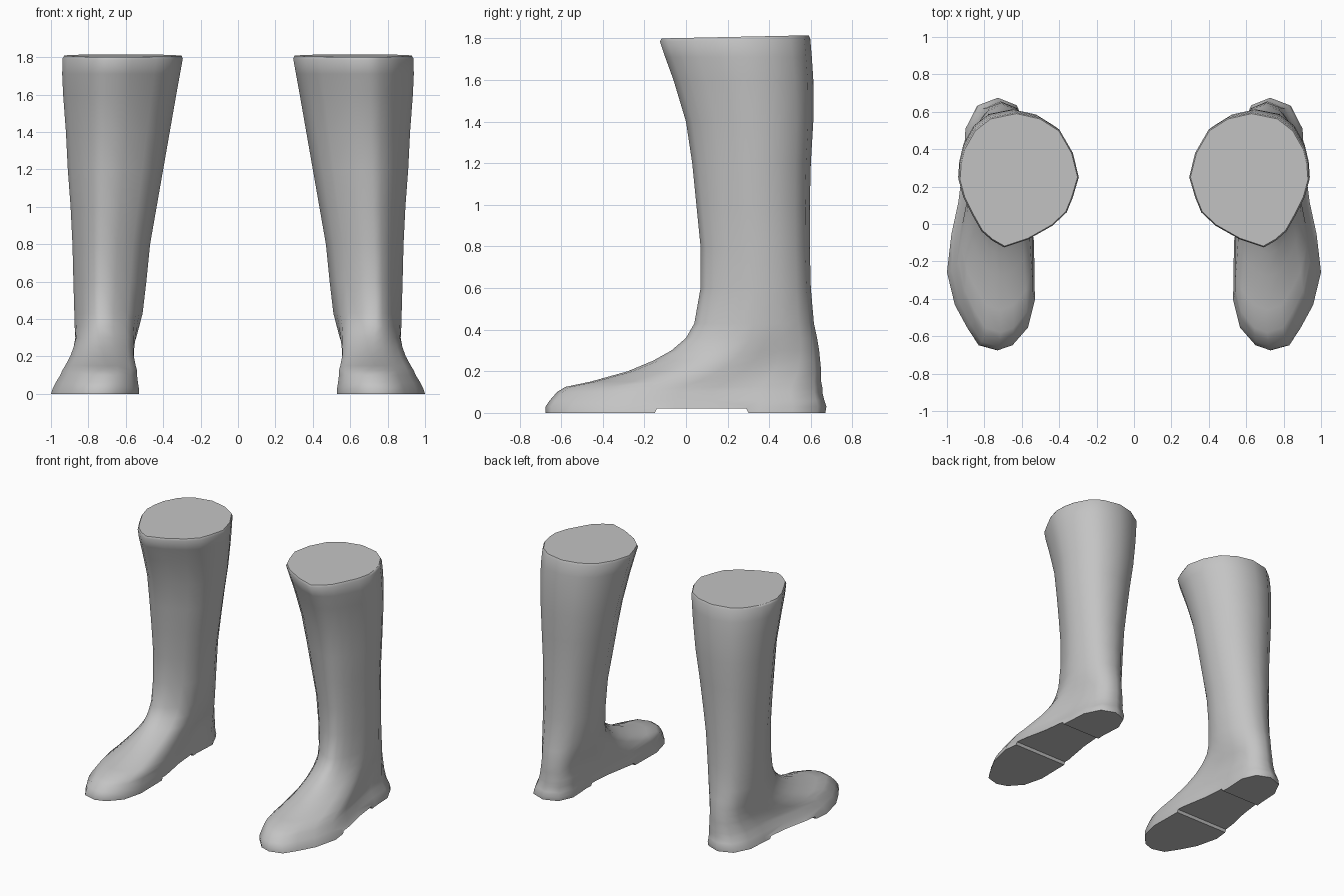
import bpy
import bmesh
import math
from mathutils import Vector

cube = bpy.data.objects.get("Cube")
if cube:
    bpy.data.objects.remove(cube, do_unlink=True)

# One plain grey for everything
grey = bpy.data.materials.new("plain grey")
grey.use_nodes = True
colour = (0.55, 0.55, 0.55, 1.0)
grey.diffuse_color = colour
for node in grey.node_tree.nodes:
    if node.type == "BSDF_PRINCIPLED":
        node.inputs["Base Color"].default_value = colour
        node.inputs["Roughness"].default_value = 0.6

# Unit outlines from the toe round the outer side: u = inner to outer, v = front to back
FOOT_OUTLINE = [
    (.43, 0), (.64, .02), (.77, .09), (.91, .18), (1, .31), (.95, .46), (.87, .59),
    (.81, .76), (.79, .88), (.66, .97), (.43, 1), (.21, .97), (.11, .89), (.13, .76),
    (.09, .59), (.01, .43), (0, .2), (.08, .09), (.26, .02),
]
LEG_OUTLINE = [
    (.62, 0), (.72, .05), (.81, .12), (.88, .23), (.96, .37), (1, .5), (.99, .62),
    (.96, .73), (.87, .87), (.74, .96), (.52, 1), (.32, .96), (.16, .87), (.05, .7),
    (0, .52), (.05, .37), (.1, .26), (.22, .16), (.42, .06),
]

# Sections upwards: height, inner x, outer x, front y, back y, blend from foot to leg
SECTIONS = [
    (0, .53, 1, -.675, .67, 0),
    (.03, .53, .99, -.675, .675, 0),
    (.06, .535, .975, -.655, .665, 0),
    (.1, .54, .95, -.62, .655, 0),
    (.125, .54, .94, -.58, .655, 0),
    (.15, .545, .925, -.46, .65, .05),
    (.2, .55, .9, -.28, .65, .2),
    (.25, .545, .885, -.16, .645, .45),
    (.3, .535, .875, -.07, .64, .7),
    (.36, .525, .875, 0, .63, .9),
    (.43, .51, .875, .04, .615, 1),
    (.6, .49, .88, .07, .6, 1),
    (.8, .47, .885, .07, .595, 1),
    (1, .435, .895, .05, .595, 1),
    (1.2, .4, .91, .03, .6, 1),
    (1.4, .365, .92, 0, .612, 1),
    (1.6, .33, .935, -.06, .612, 1),
    (1.71, .31, .94, -.1, .605, 1),
    (1.785, .295, .938, -.125, .597, 1),
    (1.8, .302, .93, -.118, .59, 1),
]
SOLE_TOP = 0.02
ARCH_CUTS = (-.15, -.14, .29, .3)


def section_ring(bm, side, z, inner, outer, front, back, blend):
    """Add one closed ring of vertices."""
    ring = []
    for foot, leg in zip(FOOT_OUTLINE, LEG_OUTLINE):
        u, v = Vector(foot).lerp(Vector(leg), blend)
        x = inner + u * (outer - inner)
        y = front + v * (back - front)
        # The top opening rises slightly towards the back
        lift = 0.015 * v if z > 1.75 else 0
        ring.append(bm.verts.new((side * x, y, z + lift)))
    return ring


def cut_arch(bm):
    """Raise the middle of the sole so the heel and the ball stand proud."""
    for y in ARCH_CUTS:
        faces = [f for f in bm.faces if min(v.co.z for v in f.verts) < 0.001]
        geom = set(faces)
        for f in faces:
            geom.update(f.edges)
            geom.update(f.verts)
        bmesh.ops.bisect_plane(bm, geom=list(geom), dist=1e-5,
                               plane_co=(0, y, 0), plane_no=(0, 1, 0))
    first, last = ARCH_CUTS[1], ARCH_CUTS[2]
    for v in bm.verts:
        if v.co.z < 0.001 and first - 0.001 < v.co.y < last + 0.001:
            v.co.z = SOLE_TOP


def make_boot(name, side):
    bm = bmesh.new()
    rings = [section_ring(bm, side, *row) for row in SECTIONS]

    # Skin between neighbouring sections
    count = len(FOOT_OUTLINE)
    for low, high in zip(rings, rings[1:]):
        for i in range(count):
            j = (i + 1) % count
            bm.faces.new((low[i], low[j], high[j], high[i]))

    # Flat sole and closed top
    bm.faces.new(rings[0])
    top = bm.faces.new(rings[-1])
    bmesh.ops.inset_region(bm, faces=[top], thickness=0.04)
    bmesh.ops.recalc_face_normals(bm, faces=bm.faces[:])
    cut_arch(bm)

    mesh = bpy.data.meshes.new(name)
    bm.to_mesh(mesh)
    bm.free()
    mesh.materials.append(grey)
    boot = bpy.data.objects.new(name, mesh)
    bpy.context.collection.objects.link(boot)

    # Soft leather, crisp sole edge
    bpy.ops.object.select_all(action="DESELECT")
    boot.select_set(True)
    bpy.context.view_layer.objects.active = boot
    bpy.ops.object.shade_smooth_by_angle(angle=math.radians(62))
    return boot


make_boot("left_boot", 1)
make_boot("right_boot", -1)
